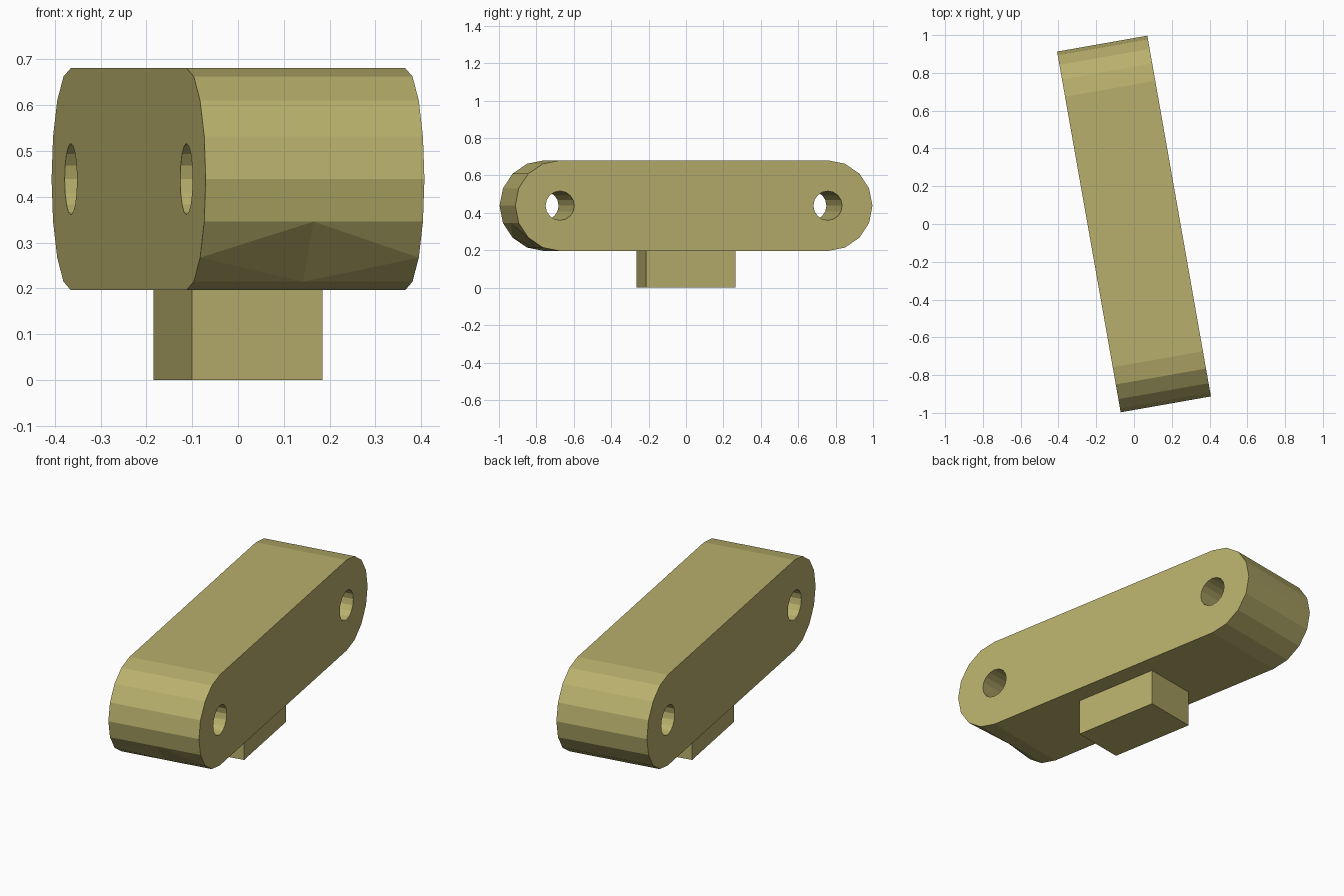
import bpy, bmesh
from math import pi, sin, cos, radians

if "Cube" in bpy.data.objects:
    bpy.data.objects.remove(bpy.data.objects["Cube"])

TURN = radians(10)      # whole model is turned about z
W, R, CY, CZ = 0.2425, 0.2425, 0.727, 0.4385   # half width, end radius, end centres
SEG = 8                 # facets per rounded end

mat = bpy.data.materials.new("khaki")
mat.diffuse_color = (0.48, 0.43, 0.15, 1)
mat.use_nodes = True
mat.node_tree.nodes["Principled BSDF"].inputs["Base Color"].default_value = mat.diffuse_color


def finish(bm, name):
    bmesh.ops.recalc_face_normals(bm, faces=bm.faces)
    mesh = bpy.data.meshes.new(name)
    bm.to_mesh(mesh)
    bm.free()
    ob = bpy.data.objects.new(name, mesh)
    bpy.context.collection.objects.link(ob)
    ob.rotation_euler.z = TURN
    mesh.materials.append(mat)
    return ob


# Link body: stadium profile, back end from bottom to top, then front end from top to bottom
profile = []
for side, start in ((1, -pi / 2), (-1, pi / 2)):
    for i in range(SEG + 1):
        a = start + pi * i / SEG
        profile.append((side * CY + R * cos(a), CZ + R * sin(a)))

# The front end (second half) sweeps through -y
bm = bmesh.new()
left = [bm.verts.new((-W, y, z)) for y, z in profile]
right = [bm.verts.new((W, y, z)) for y, z in profile]
n = len(profile)
up, mid, low = n - 4, n - 3, n - 2      # rows around the chipped lower front edge
top_mid, low_mid = (bm.verts.new((0, *profile[i])) for i in (up, low))
extra = {up: [top_mid], low: [low_mid]}
for i in range(n):
    j = (i + 1) % n
    if i in (up, mid):
        continue
    bm.faces.new([left[i]] + extra.get(i, []) + [right[i], right[j]]
                 + extra.get(j, []) + [left[j]])

# Chipped edge: four triangles dip inward, the others stay in the facets
for s in (left, right):
    bm.faces.new((s[up], s[mid], top_mid))
    bm.faces.new((s[mid], low_mid, top_mid))
    bm.faces.new((s[mid], s[low], low_mid))
bm.faces.new(left)
bm.faces.new(right[::-1])
body = finish(bm, "link_body")

# Pin holes through both ends
for side in (-1, 1):
    bpy.ops.mesh.primitive_cylinder_add(
        vertices=16, radius=0.078, depth=1,
        location=(-side * CY * sin(TURN), side * CY * cos(TURN), CZ),
        rotation=(0, pi / 2, TURN))
    cutter = bpy.context.object
    cutter.name = "hole_cutter"
    cutter.hide_render = True
    cutter.data.materials.append(mat)
    mod = body.modifiers.new("pin_hole", 'BOOLEAN')
    mod.operation = 'DIFFERENCE'
    mod.solver = 'EXACT'
    mod.object = cutter
    bpy.context.view_layer.objects.active = body
    bpy.ops.object.modifier_apply(modifier=mod.name)
    bpy.data.objects.remove(cutter)

# Foot block under the middle
bm = bmesh.new()
bmesh.ops.create_cube(bm, size=1)
for v in bm.verts:
    v.co = (v.co.x * 0.29, v.co.y * 0.484, (v.co.z + 0.5) * 0.197)
finish(bm, "foot_block")
